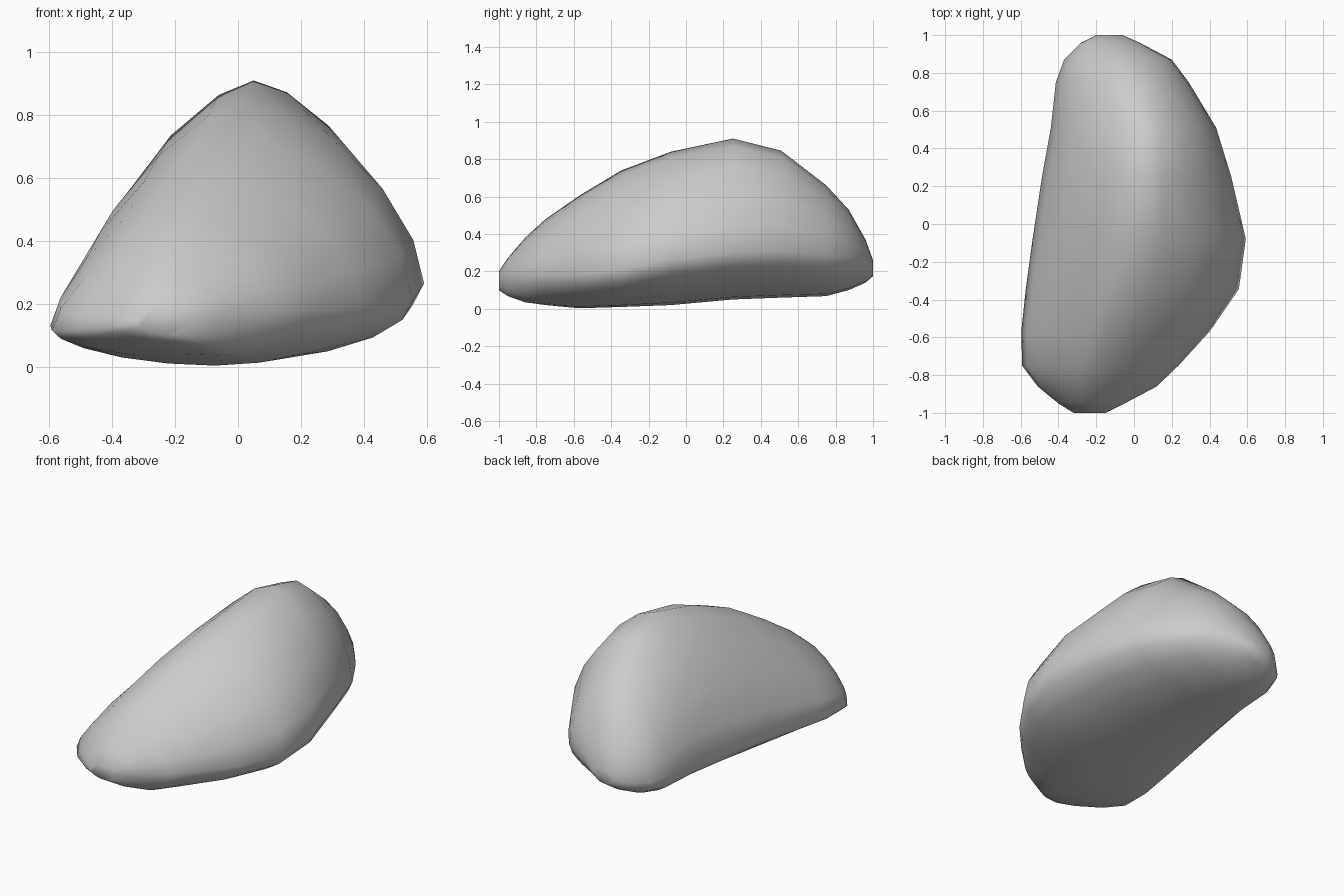
import bpy, bmesh
from math import cos, sin, pi

if "Cube" in bpy.data.objects:
    bpy.data.objects.remove(bpy.data.objects["Cube"])

# Boulder cross-sections along y:
# y, left x, right x, ridge x, top z, bottom z, left-edge z, right-edge z
SECTIONS = [
    (-1.00, -.32, -.15, -.23, .20, .10, .135, .16),
    (-.95, -.40, -.05, -.25, .275, .067, .125, .17),
    (-.86, -.51, .12, -.24, .38, .035, .115, .175),
    (-.75, -.592, .235, -.20, .48, .02, .115, .18),
    (-.57, -.597, .40, -.14, .605, .003, .13, .185),
    (-.345, -.573, .555, -.06, .74, .01, .155, .21),
    (-.08, -.537, .592, .01, .84, .02, .185, .265),
    (.25, -.487, .515, .05, .91, .05, .205, .30),
    (.51, -.44, .435, .05, .845, .06, .21, .31),
    (.75, -.414, .29, .00, .66, .068, .20, .29),
    (.87, -.37, .20, -.05, .53, .10, .19, .28),
    (.96, -.28, .03, -.10, .37, .14, .20, .26),
    (1.00, -.20, -.06, -.13, .26, .175, .21, .23),
]
SIDES = 20


def ramp(y, *keys):
    """Straight interpolation between (y, value) keys."""
    for (y0, v0), (y1, v1) in zip(keys, keys[1:]):
        if y <= y1:
            return v0 + (v1 - v0) * (y - y0) / (y1 - y0)
    return keys[-1][1]


def section_point(sec, a):
    """Point on a lopsided superellipse with its own roundness per quadrant."""
    y, xl, xr, xt, zt, zb, zl, zr = sec
    c, s = cos(a), sin(a)
    xe, ze = (xr, zr) if c > 0 else (xl, zl)
    if s > 0:
        xm, zm = xt, zt
        if c > 0:
            p = ramp(y, (-1, 1.9), (-.3, 1.76), (0, 1.6), (.3, 1.58), (.6, 1.76), (1, 2))
        else:
            p = ramp(y, (-1, 1.5), (-.86, 1.38), (-.3, 1.4), (.3, 1.5), (.6, 1.55), (1, 1.9))
    else:
        xm, zm = max(xl + .08, min(xr - .08, -.13 - .1 * y)), zb
        if c > 0:
            p = ramp(y, (-1, 1.8), (-.3, 2.0), (.1, 1.8), (1, 1.8))
        else:
            p = ramp(y, (-1, 1.8), (-.3, 1.9), (.4, 2.2), (1, 2.3))
    x = xm + (xe - xm) * abs(c) ** (2 / p)
    z = ze + (zm - ze) * abs(s) ** (2 / p)
    return x, y, z


# Loft the sections into one closed stone
bm = bmesh.new()
rings = [[bm.verts.new(section_point(sec, 2 * pi * i / SIDES)) for i in range(SIDES)]
         for sec in SECTIONS]
for r0, r1 in zip(rings, rings[1:]):
    for i in range(SIDES):
        j = (i + 1) % SIDES
        bm.faces.new((r0[i], r0[j], r1[j], r1[i]))
bm.faces.new(rings[0])
bm.faces.new(rings[-1])
bmesh.ops.recalc_face_normals(bm, faces=bm.faces[:])
for f in bm.faces:
    f.smooth = True

mesh = bpy.data.meshes.new("boulder")
bm.to_mesh(mesh)
bm.free()
boulder = bpy.data.objects.new("boulder", mesh)
bpy.context.collection.objects.link(boulder)
